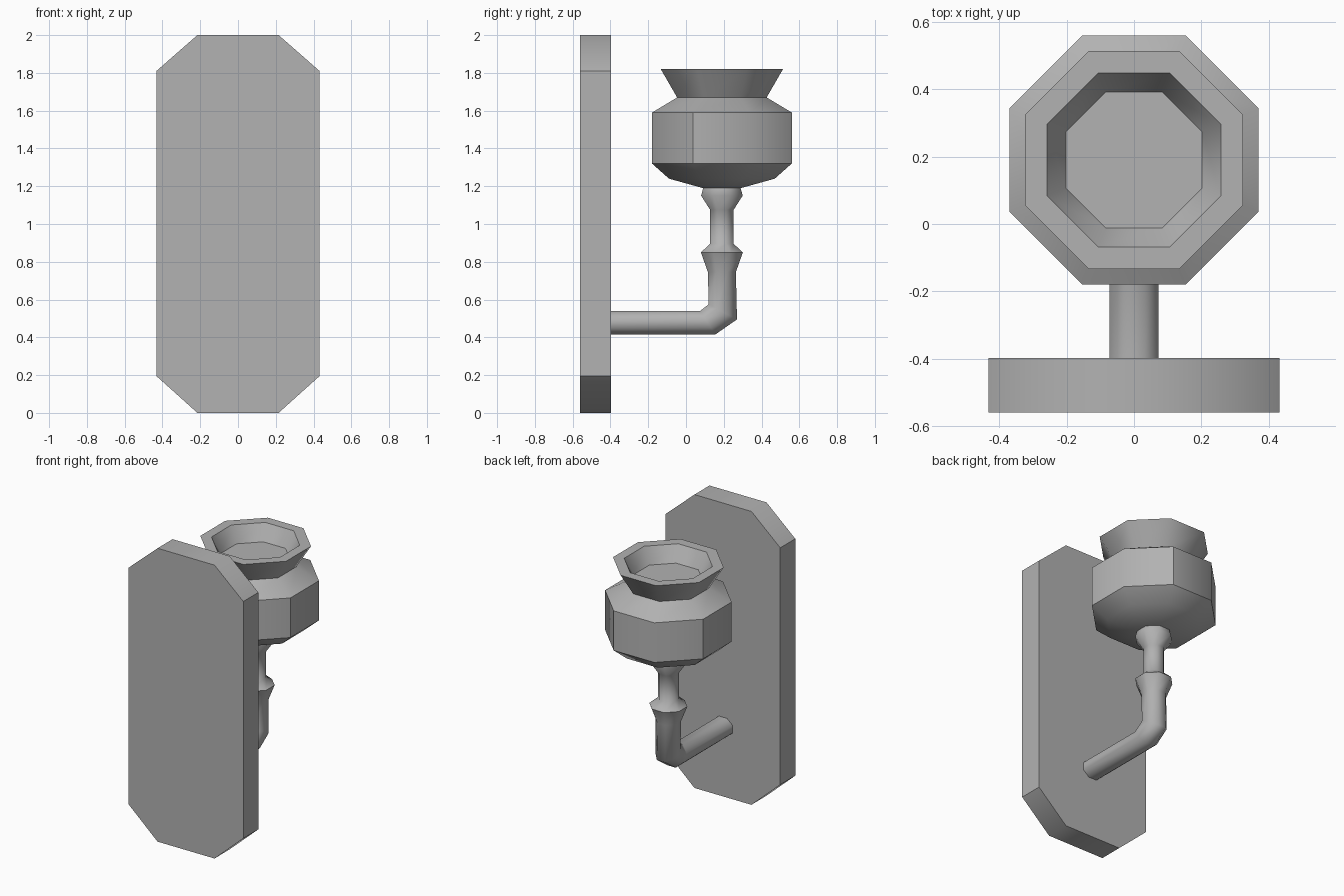
import bpy, bmesh, math

if "Cube" in bpy.data.objects:
    bpy.data.objects.remove(bpy.data.objects["Cube"])

SIDES = 8
CY = 0.19  # centre line of the bowl and stem

# Dark grey for every part
grey = bpy.data.materials.new("dark_grey")
grey.diffuse_color = (0.445, 0.445, 0.445, 1)
grey.use_nodes = True
grey.node_tree.nodes["Principled BSDF"].inputs["Base Color"].default_value = grey.diffuse_color


def finish(name, bm, smooth):
    bmesh.ops.recalc_face_normals(bm, faces=bm.faces)
    mesh = bpy.data.meshes.new(name)
    bm.to_mesh(mesh)
    bm.free()
    mesh.materials.append(grey)
    ob = bpy.data.objects.new(name, mesh)
    bpy.context.collection.objects.link(ob)
    bpy.ops.object.select_all(action='DESELECT')
    ob.select_set(True)
    bpy.context.view_layer.objects.active = ob
    bpy.ops.object.shade_smooth_by_angle(angle=math.radians(smooth))
    return ob


def loft(name, rings, smooth):
    """Octagonal loft; each ring is (inner y, inner z, outer y, outer z, half width in x)."""
    bm = bmesh.new()
    k = 1 / math.cos(math.pi / SIDES)
    loops = []
    for iy, iz, oy, oz, hx in rings:
        loop = []
        for i in range(SIDES):
            a = (i + 0.5) * 2 * math.pi / SIDES
            c, s = math.cos(a) * k, math.sin(a) * k
            loop.append(bm.verts.new((hx * c,
                                      (iy + oy) / 2 + (oy - iy) / 2 * s,
                                      (iz + oz) / 2 + (oz - iz) / 2 * s)))
        loops.append(loop)
    for a, b in zip(loops, loops[1:]):
        for i in range(SIDES):
            j = (i + 1) % SIDES
            bm.faces.new((a[i], a[j], b[j], b[i]))
    bm.faces.new(loops[0])
    bm.faces.new(loops[-1])
    return finish(name, bm, smooth)


def level(r, z):
    return (CY - r, z, CY + r, z, r)


# Wall plate with clipped corners
bm = bmesh.new()
half = [(0.215, 0), (0.432, 0.195), (0.432, 1.81), (0.215, 2)]
outline = half + [(-x, z) for x, z in reversed(half)]
face = bm.faces.new([bm.verts.new((x, -0.56, z)) for x, z in outline])
ext = bmesh.ops.extrude_face_region(bm, geom=[face], use_keep_orig=True)
for v in ext["geom"]:
    if isinstance(v, bmesh.types.BMVert):
        v.co.y = -0.398
finish("wall_plate", bm, 45)

# Bent arm rising into the flared stem
arm = [(-0.40, 0.54, -0.40, 0.415, 0.0735),
       (0.075, 0.54, 0.155, 0.415, 0.0735),
       (0.12, 0.575, 0.27, 0.495, 0.0735)]
arm += [level(r, z) for r, z in [(0.074, 0.745), (0.111, 0.85), (0.062, 0.895),
                                 (0.062, 1.075), (0.11, 1.15), (0.098, 1.195)]]
loft("arm_and_stem", arm, 51)

# Lamp bowl with waist, flared rim and recessed top
bowl = [(0.1, 1.19), (0.28, 1.24), (0.37, 1.32), (0.37, 1.59), (0.237, 1.67),
        (0.3235, 1.82), (0.258, 1.82), (0.2025, 1.715)]
lamp = loft("lamp_bowl", [level(r, z) for r, z in bowl], 45.5)

# Alternate upright edges of the bowl body are creased
for e in lamp.data.edges:
    a, b = sorted(e.vertices)
    if a // SIDES == 2 and b == a + SIDES and a % 2:
        e.use_edge_sharp = True
